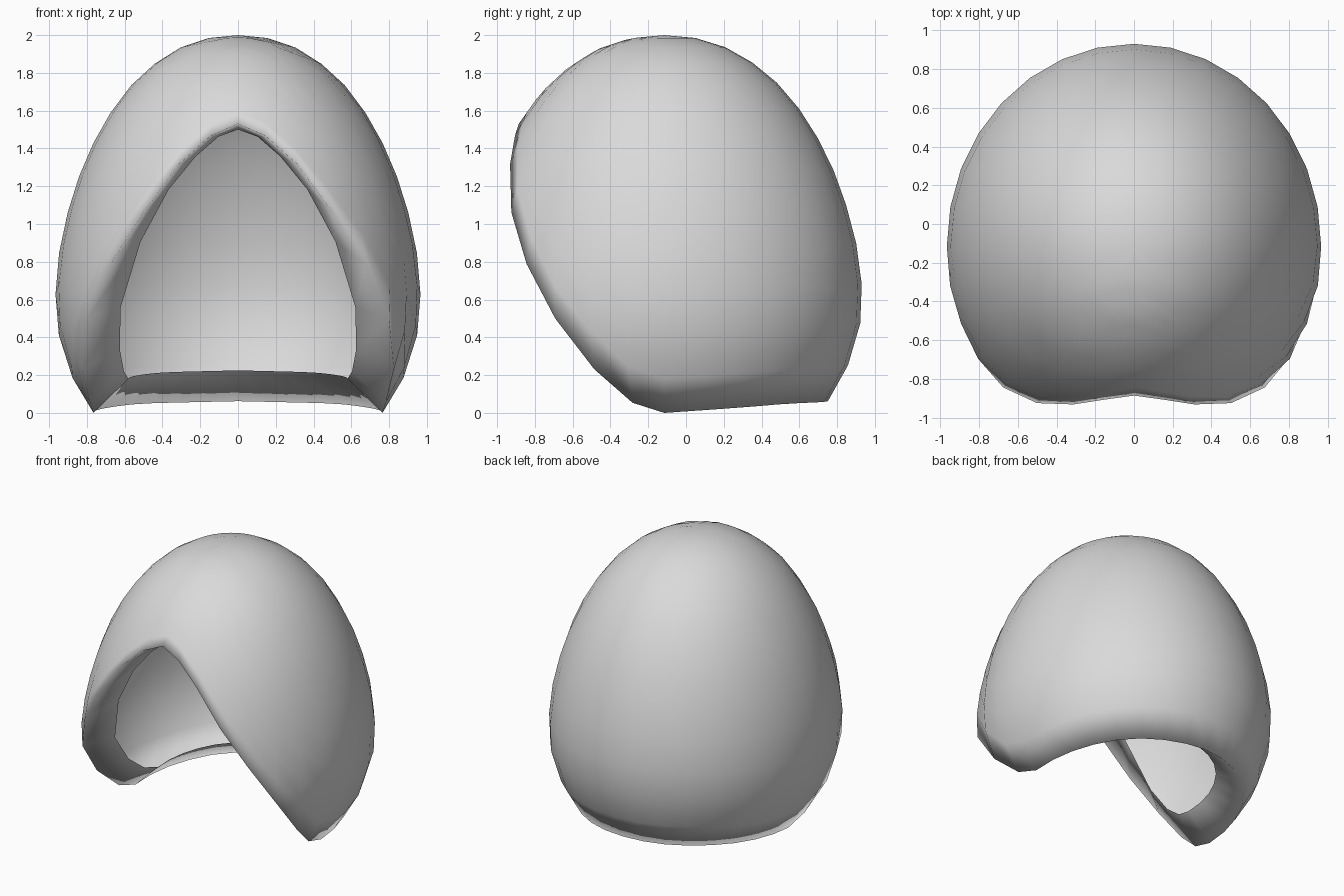
import bpy, bmesh, math

if "Cube" in bpy.data.objects:
    bpy.data.objects.remove(bpy.data.objects["Cube"])

COLS, RINGS = 32, 13
CENTRE_Y, DEPTH = -0.115, 1.08

# Egg profile (height, half width), crown downwards
OUTER = [(2, 0), (1.983, .17), (1.925, .33), (1.825, .475), (1.695, .605), (1.525, .717),
         (1.345, .808), (1.145, .88), (.92, .938), (.68, .968), (.45, .96), (.2, .885), (0, .765)]
# Half width of the rim's inner edge by height
INNER = [(1.5, .51), (1.3, .62), (1.1, .69), (.83, .745), (.57, .75), (.38, .7),
         (.225, .62), (.18, .58)]
# Height of the opening's edge by angle from the front (degrees, height)
OUTER_EDGE = [(0, 1.53), (11, 1.47), (23, 1.31), (31.3, 1.12), (43, .84), (55.6, .515),
              (66.6, .245), (77.4, .06), (90, 0), (140, .05), (180, .062)]
INNER_EDGE = [(0, 1.5), (15, 1.45), (27, 1.3), (38.5, 1.1), (47.6, .83), (55.8, .57), (64, .38),
              (76, .23), (90, .18), (140, .215), (180, .225)]


def lerp_table(table, a):
    for (a0, b0), (a1, b1) in zip(table, table[1:]):
        if a <= a1:
            return b0 + (b1 - b0) * (a - a0) / (a1 - a0)
    return table[-1][1]


def profile_param(profile, z):
    """Position along the profile, in points, at height z."""
    return lerp_table([(-h, i) for i, (h, w) in enumerate(profile)], -z)


def profile_point(profile, s):
    i = min(int(s), len(profile) - 2)
    f = s - i
    return [a + (b - a) * f for a, b in zip(profile[i], profile[i + 1])]


def add_vert(bm, a, w, z):
    return bm.verts.new((w * math.sin(a), CENTRE_Y - DEPTH * w * math.cos(a), z))


def bridge(bm, upper, lower):
    for c in range(COLS):
        d = (c + 1) % COLS
        bm.faces.new((upper[c], lower[c], lower[d], upper[d]))


bm = bmesh.new()
pole = bm.verts.new((0, CENTRE_Y, OUTER[0][0]))
rings = [[] for _ in range(RINGS + 1)]
for c in range(COLS):
    a = 2 * math.pi * c / COLS
    degrees = math.degrees(min(a, 2 * math.pi - a))
    # Dome, from the crown to the opening's edge
    end = profile_param(OUTER, lerp_table(OUTER_EDGE, degrees))
    for r in range(RINGS):
        z, w = profile_point(OUTER, end * (r + 1) / RINGS)
        rings[r].append(add_vert(bm, a, w, z))
    # Rim folded inwards
    z = lerp_table(INNER_EDGE, degrees)
    w = profile_point(INNER, profile_param(INNER, z))[1]
    rings[RINGS].append(add_vert(bm, a, w, z))

for c in range(COLS):
    bm.faces.new((pole, rings[0][c], rings[0][(c + 1) % COLS]))
for upper, lower in zip(rings, rings[1:]):
    bridge(bm, upper, lower)
bmesh.ops.recalc_face_normals(bm, faces=bm.faces)
for f in bm.faces:
    f.smooth = True

mesh = bpy.data.meshes.new("hood_shell")
bm.to_mesh(mesh)
bm.free()
shell = bpy.data.objects.new("hood_shell", mesh)
bpy.context.collection.objects.link(shell)

grey = bpy.data.materials.new("light_grey")
grey.diffuse_color = (0.7, 0.7, 0.7, 1)
grey.use_nodes = True
grey.node_tree.nodes["Principled BSDF"].inputs["Base Color"].default_value = grey.diffuse_color
mesh.materials.append(grey)
